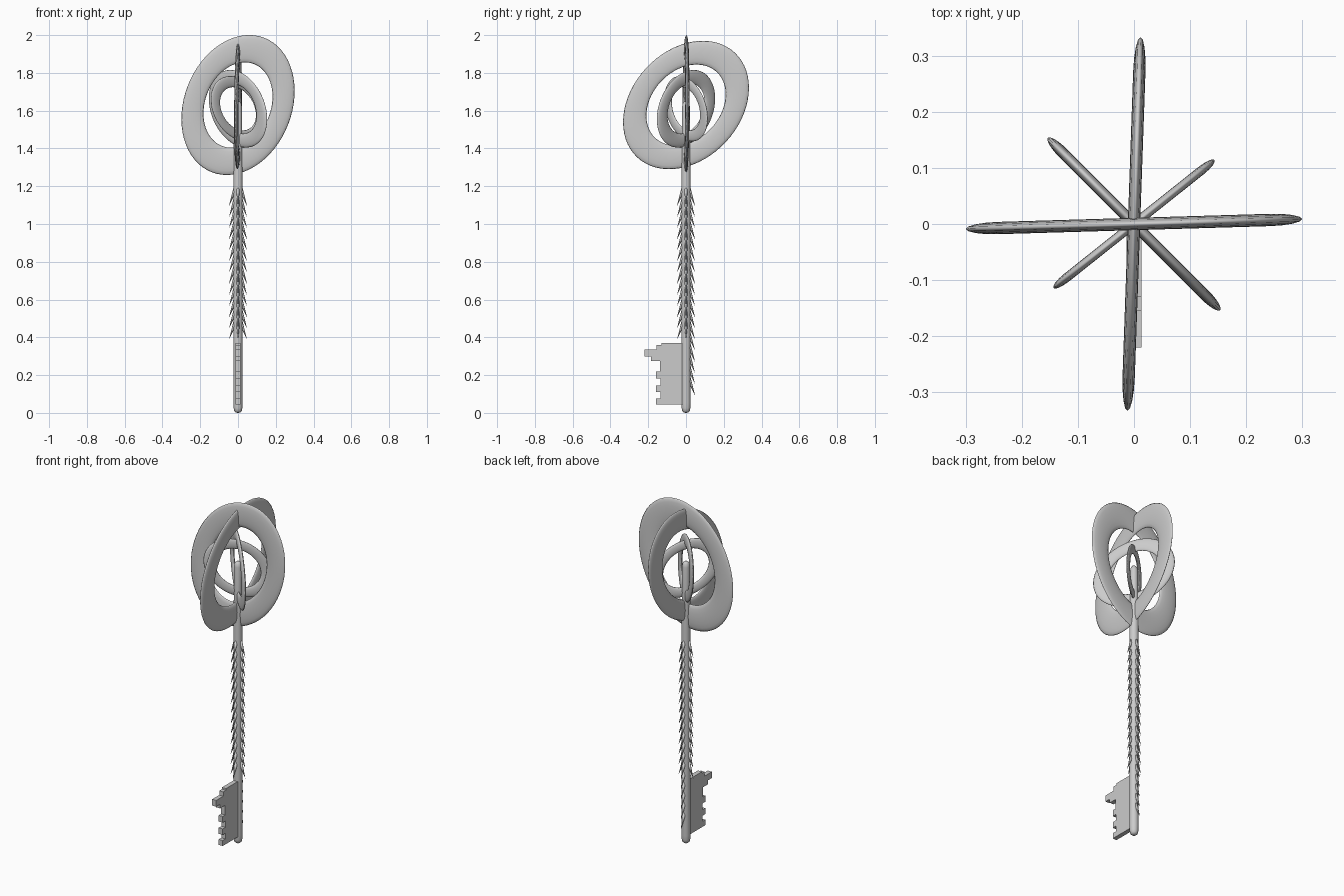
import bpy, bmesh
from math import sin, cos, pi, radians
from mathutils import Vector, Matrix

if "Cube" in bpy.data.objects:
    bpy.data.objects.remove(bpy.data.objects["Cube"])


def make_object(name, bm, smooth=True):
    bmesh.ops.recalc_face_normals(bm, faces=bm.faces)
    mesh = bpy.data.meshes.new(name)
    bm.to_mesh(mesh)
    bm.free()
    for p in mesh.polygons:
        p.use_smooth = smooth
    obj = bpy.data.objects.new(name, mesh)
    bpy.context.collection.objects.link(obj)
    return obj


def flat_ring(name, center_z, a, b, tilt, heading, inner, thick):
    """Flattened elliptical torus in a vertical plane, long axis tilted from z."""
    bm = bmesh.new()
    major, minor = (1 + inner) / 2, (1 - inner) / 2
    n, m = 64, 16
    rot = Matrix.Rotation(radians(heading), 4, 'Z') @ Matrix.Rotation(radians(tilt), 4, 'Y')
    grid = []
    for i in range(n):
        t = 2 * pi * i / n
        row = []
        for j in range(m):
            s = 2 * pi * j / m
            r = major + minor * cos(s)
            p = rot @ Vector((b * r * sin(t), thick * sin(s), a * r * cos(t)))
            row.append(bm.verts.new(p + Vector((0, 0, center_z))))
        grid.append(row)
    for i in range(n):
        for j in range(m):
            k, l = (i + 1) % n, (j + 1) % m
            bm.faces.new((grid[i][j], grid[k][j], grid[k][l], grid[i][l]))
    return make_object(name, bm)


# Interlocking rings of the handle
flat_ring("large_ring_front", 1.63, 0.382, 0.285, 21.5, 1.7, 0.61, 0.011)
flat_ring("large_ring_side", 1.63, 0.379, 0.288, 43, 88, 0.63, 0.011)
flat_ring("small_ring_wide", 1.61, 0.239, 0.18, -51, -45, 0.64, 0.010)
flat_ring("small_ring_narrow", 1.61, 0.203, 0.15, -51, 38.5, 0.66, 0.008)

# Shaft, turned from a profile
bm = bmesh.new()
profile = [(0, 0), (0.012, 0.002), (0.02, 0.01), (0.023, 0.025), (0.024, 0.05),
           (0.024, 1.36), (0.022, 1.45), (0.021, 1.62), (0.017, 1.64), (0.009, 1.648), (0, 1.65)]
verts = [bm.verts.new((r, 0, z)) for r, z in profile]
edges = [bm.edges.new(e) for e in zip(verts, verts[1:])]
bmesh.ops.spin(bm, geom=verts + edges, cent=(0, 0, 0), axis=(0, 0, 1), angle=2 * pi, steps=24)
bmesh.ops.remove_doubles(bm, verts=bm.verts, dist=0.0001)
make_object("shaft", bm)

# Thorns pointing down and outward along the shaft
bm = bmesh.new()


def thorn(angle, tip_z, length=0.09):
    out = Vector((cos(angle), sin(angle), 0))
    base = out * 0.014 + Vector((0, 0, tip_z + length))
    tip = out * 0.047 + Vector((0, 0, tip_z))
    d = tip - base
    mat = Matrix.Translation((base + tip) / 2) @ d.to_track_quat('Z', 'Y').to_matrix().to_4x4()
    bmesh.ops.create_cone(bm, cap_ends=True, segments=8, radius1=0.011, radius2=0.0003,
                          depth=d.length, matrix=mat)


STEP = 0.059
for level in range(13):
    for side in range(4):
        thorn(side * pi / 2, 0.39 + STEP * level)
for level in range(1, 6):  # the back row runs on behind the bit
    thorn(pi / 2, 0.39 - STEP * level)
make_object("thorns", bm)

# Toothed bit, an extruded outline in the yz plane
bm = bmesh.new()
outline = [(0, 0.045), (-0.16, 0.045), (-0.16, 0.077), (-0.135, 0.077), (-0.135, 0.11),
           (-0.16, 0.11), (-0.16, 0.145), (-0.135, 0.145), (-0.135, 0.182), (-0.16, 0.182),
           (-0.16, 0.218), (-0.137, 0.218), (-0.137, 0.275), (-0.185, 0.275), (-0.185, 0.298),
           (-0.22, 0.298), (-0.22, 0.335), (-0.155, 0.335), (-0.155, 0.36), (-0.13, 0.36),
           (-0.13, 0.37), (0, 0.37)]
face = bm.faces.new([bm.verts.new((-0.013, y, z)) for y, z in outline])
ext = bmesh.ops.extrude_face_region(bm, geom=[face])
bmesh.ops.translate(bm, vec=(0.026, 0, 0),
                    verts=[v for v in ext["geom"] if isinstance(v, bmesh.types.BMVert)])
make_object("bit", bm, smooth=False)
